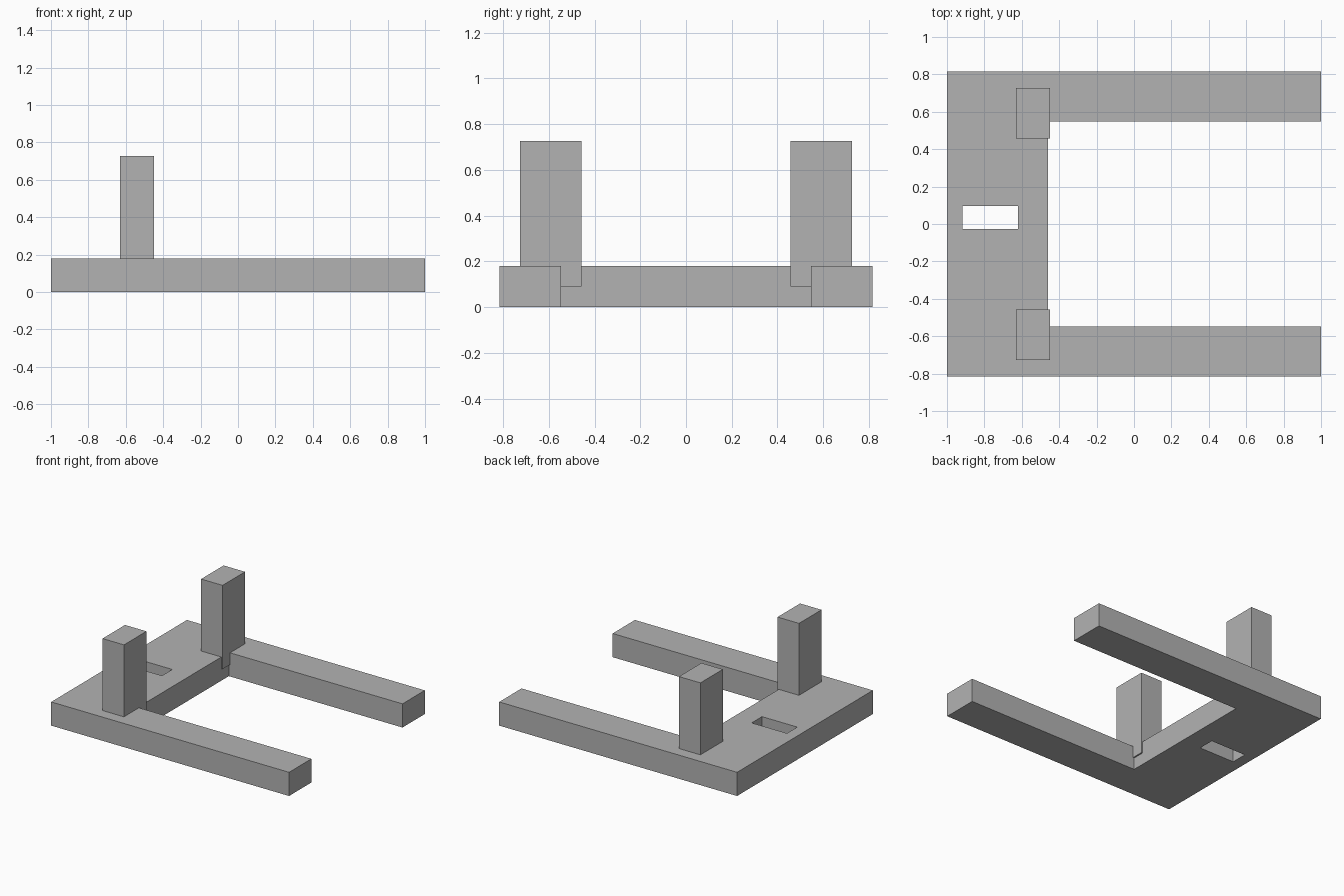
import bpy
import bmesh

if "Cube" in bpy.data.objects:
    bpy.data.objects.remove(bpy.data.objects["Cube"], do_unlink=True)

grey = bpy.data.materials.new("plain grey")
grey.use_nodes = True
colour = (0.45, 0.45, 0.45, 1)
grey.diffuse_color = colour
grey.node_tree.nodes["Principled BSDF"].inputs["Base Color"].default_value = colour


def prism(name, outline, bottom, top):
    """Extrude a flat outline upwards from bottom to top."""
    bm = bmesh.new()
    face = bm.faces.new([bm.verts.new((x, y, bottom)) for x, y in outline])
    extruded = bmesh.ops.extrude_face_region(bm, geom=[face])["geom"]
    verts = [v for v in extruded if isinstance(v, bmesh.types.BMVert)]
    bmesh.ops.translate(bm, vec=(0, 0, top - bottom), verts=verts)
    bmesh.ops.recalc_face_normals(bm, faces=bm.faces)
    mesh = bpy.data.meshes.new(name)
    bm.to_mesh(mesh)
    bm.free()
    mesh.materials.append(grey)
    obj = bpy.data.objects.new(name, mesh)
    bpy.context.collection.objects.link(obj)
    return obj


def box(name, x0, x1, y0, y1, z0, z1):
    return prism(name, [(x0, y0), (x1, y0), (x1, y1), (x0, y1)], z0, z1)


# U-shaped base with two long arms
half = [(-1, -0.815), (1, -0.815), (1, -0.547), (-0.46, -0.547)]
base = prism("base_frame", half + [(x, -y) for x, y in reversed(half)], 0, 0.18)

# Slot through the crossbar
cutter = box("slot_cutter", -0.917, -0.62, -0.027, 0.097, -0.1, 0.3)
cutter.hide_render = True
slot = base.modifiers.new("slot", "BOOLEAN")
slot.operation = "DIFFERENCE"
slot.solver = "EXACT"
slot.object = cutter
bpy.context.view_layer.update()
cut_mesh = bpy.data.meshes.new_from_object(
    base.evaluated_get(bpy.context.evaluated_depsgraph_get()))
base.modifiers.clear()
base.data = cut_mesh
bpy.data.objects.remove(cutter, do_unlink=True)

# Upright posts sunk halfway into the base
for name, side in (("right_post", -1), ("left_post", 1)):
    y0, y1 = sorted((side * 0.457, side * 0.727))
    box(name, -0.63, -0.45, y0, y1, 0.09, 0.727)
